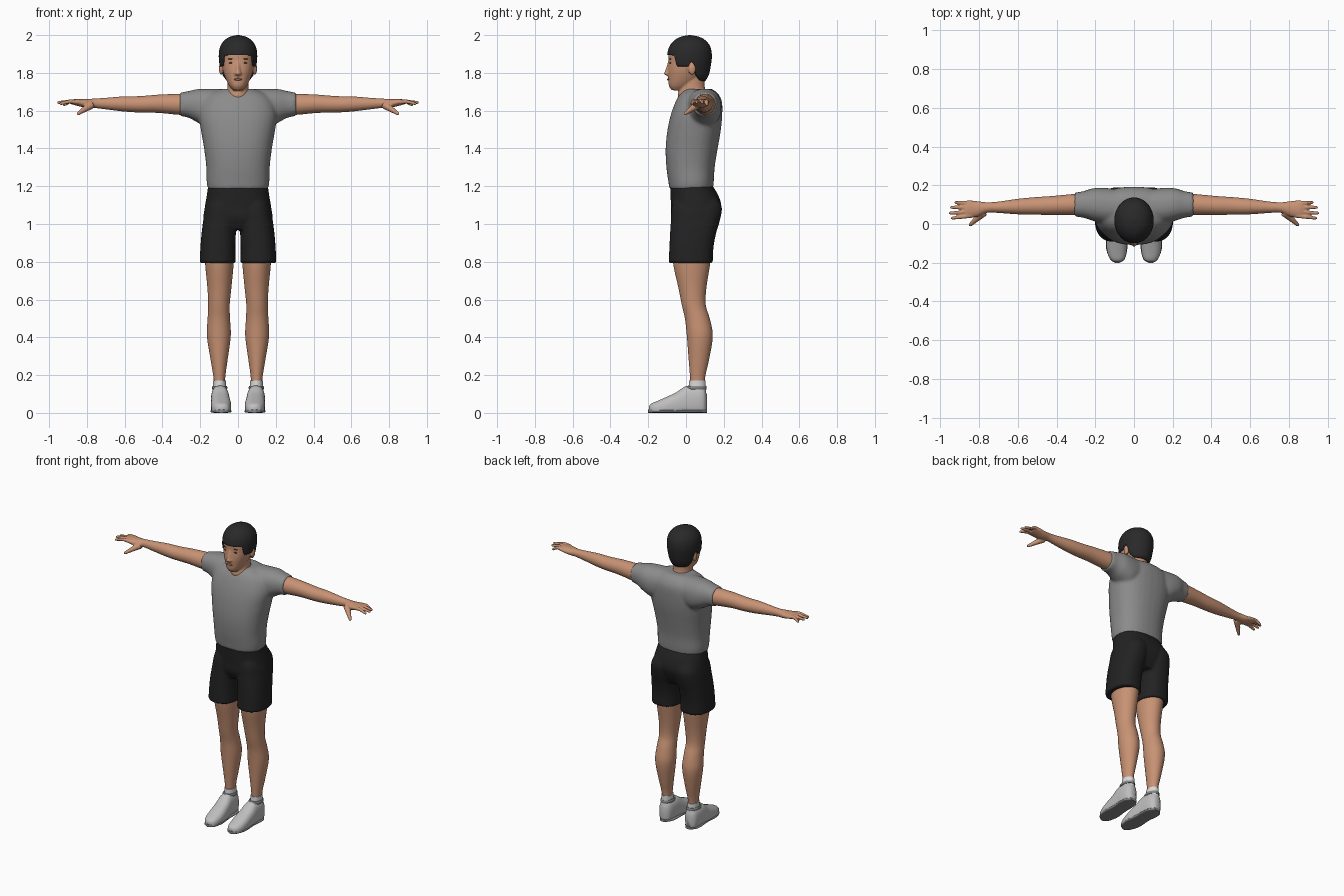
import bpy, bmesh, math
from mathutils import Vector

cube = bpy.data.objects.get("Cube")
if cube:
    bpy.data.objects.remove(cube, do_unlink=True)


def material(name, red, green, blue):
    mat = bpy.data.materials.new(name)
    mat.use_nodes = True
    color = (red, green, blue, 1)
    mat.diffuse_color = color
    mat.node_tree.nodes["Principled BSDF"].inputs["Base Color"].default_value = color
    return mat


SKIN = material("skin", .58, .29, .175)
LIPS = material("lips", .42, .17, .12)
HAIR = material("dark hair", .022, .022, .022)
SHIRT = material("grey cloth", .26, .26, .26)
SHORTS = material("black cloth", .016, .016, .016)
SHOE = material("pale shoe", .52, .52, .52)
SOLE = material("grey sole", .24, .24, .24)
SOCK = material("white sock", .7, .7, .7)
BROWN = material("dark brown", .09, .045, .03)


def section(rows, t):
    """Smoothly interpolated row (low a, high a, low b, high b) at t."""
    t = min(max(t, rows[0][0]), rows[-1][0])
    last = len(rows) - 1
    i = next(k for k in range(last) if t <= rows[k + 1][0])
    span = rows[i + 1][0] - rows[i][0]
    u = (t - rows[i][0]) / span

    def slope(k, c):
        p, q = rows[max(k - 1, 0)], rows[min(k + 1, last)]
        return (q[c] - p[c]) / (q[0] - p[0]) * span

    h = u * u * (3 - 2 * u)
    return [rows[i][c] * (1 - h) + rows[i + 1][c] * h
            + slope(i, c) * u * (1 - u) ** 2 - slope(i + 1, c) * u * u * (1 - u)
            for c in range(1, 5)]


def skin_rings(bm, rings, cap_start=True, cap_end=True):
    rings = [[bm.verts.new(p) for p in ring] for ring in rings]
    n = len(rings[0])
    for low, high in zip(rings, rings[1:]):
        for j in range(n):
            k = (j + 1) % n
            bm.faces.new((low[j], low[k], high[k], high[j]))
    if cap_start:
        bm.faces.new(rings[0][::-1])
    if cap_end:
        bm.faces.new(rings[-1])


def loft(bm, axis, rows, side=1, power=1.0, steps=4, n=32, start=None, floor=-9):
    """Closed body through rows of extents along an axis; start(s) trims its rim."""
    levels = [p[0] + (q[0] - p[0]) * k / steps
              for p, q in zip(rows, rows[1:]) for k in range(steps)] + [rows[-1][0]]
    if start:
        levels = [math.sin(math.pi / 2 * k / 24) for k in range(25)]
    rings = []
    for level in levels:
        ring = []
        for j in range(n):
            angle = 2 * math.pi * (j + .5) / n
            c, s = math.cos(angle), math.sin(angle)
            t = start(s) + (rows[-1][0] - start(s)) * level if start else level
            a0, a1, b0, b1 = section(rows, t)
            a = (a0 + a1) / 2 + (a1 - a0) / 2 * math.copysign(abs(c) ** power, c)
            b = (b0 + b1) / 2 + (b1 - b0) / 2 * math.copysign(abs(s) ** power, s)
            x, y, z = {"x": (t, a, b), "y": (a, t, b), "z": (a, b, t)}[axis]
            ring.append((x * side, y, max(z, floor)))
        rings.append(ring)
    skin_rings(bm, rings, cap_start=not start)


def tube(bm, points, radii, side=1, n=12):
    """Tapered finger with a rounded tip."""
    pts = [Vector((x * side, y, z)) for x, y, z in points]
    way = (pts[-1] - pts[0]).normalized()
    u = way.orthogonal().normalized()
    v = way.cross(u)
    pts.append(pts[-1] + way * radii[-1] * .7)
    rings = [[p + (u * math.cos(2 * math.pi * j / n) + v * math.sin(2 * math.pi * j / n)) * r
              for j in range(n)] for p, r in zip(pts, list(radii) + [radii[-1] * .4])]
    skin_rings(bm, rings)


def blob(bm, center, size):
    made = bmesh.ops.create_uvsphere(bm, u_segments=20, v_segments=12, radius=1)["verts"]
    bmesh.ops.scale(bm, vec=size, verts=made)
    bmesh.ops.translate(bm, vec=center, verts=made)


def finish(name, bm, mat, voxel=0, smooth=0, shell=0):
    bmesh.ops.recalc_face_normals(bm, faces=bm.faces)
    mesh = bpy.data.meshes.new(name)
    bm.to_mesh(mesh)
    bm.free()
    obj = bpy.data.objects.new(name, mesh)
    bpy.context.collection.objects.link(obj)
    mesh.materials.append(mat)
    bpy.ops.object.select_all(action="DESELECT")
    obj.select_set(True)
    bpy.context.view_layer.objects.active = obj
    bpy.ops.object.shade_smooth_by_angle(angle=math.radians(50))
    if voxel:
        blend = obj.modifiers.new("blend", "REMESH")
        blend.mode, blend.voxel_size, blend.use_smooth_shade = "VOXEL", voxel, True
    if smooth:
        relax = obj.modifiers.new("relax", "SMOOTH")
        relax.factor, relax.iterations = .5, smooth
    if shell:
        thick = obj.modifiers.new("thickness", "SOLIDIFY")
        thick.thickness, thick.offset = shell, -1
    return obj


# Head with neck, nose and ears
bm = bmesh.new()
loft(bm, "z", [(1.708, -.025, .025, -.075, -.02), (1.73, -.045, .045, -.09, .03),
               (1.765, -.064, .064, -.094, .07), (1.81, -.08, .08, -.096, .1),
               (1.86, -.088, .088, -.092, .115), (1.91, -.087, .087, -.09, .118),
               (1.96, -.065, .065, -.06, .09), (1.98, -.03, .03, -.02, .05)], power=.92)
loft(bm, "z", [(1.6, -.075, .075, -.03, .14), (1.68, -.066, .066, -.043, .12),
               (1.72, -.056, .056, -.036, .1), (1.8, -.056, .056, -.03, .1)])
loft(bm, "z", [(1.784, -.012, .012, -.1, -.08), (1.795, -.018, .018, -.116, -.08),
               (1.81, -.013, .013, -.111, -.08), (1.86, -.008, .008, -.095, -.08)])
for side in (1, -1):
    blob(bm, (.089 * side, .032, 1.822), (.012, .02, .033))
finish("head", bm, SKIN, voxel=.005, smooth=3)

# Hair cap, its rim following forehead, sideburn, ear and nape
RIM = [(-1, 1.895), (-.68, 1.893), (-.56, 1.835), (-.02, 1.835), (.06, 1.86),
       (.22, 1.85), (.36, 1.785), (.6, 1.76), (1, 1.755)]


def hairline(s):
    for (s0, z0), (s1, z1) in zip(RIM, RIM[1:]):
        if s <= s1:
            return z0 + (z1 - z0) * (s - s0) / (s1 - s0)
    return RIM[-1][1]


bm = bmesh.new()
loft(bm, "z", [(1.74, -.062, .062, -.04, .09), (1.78, -.084, .084, -.08, .117),
               (1.83, -.096, .096, -.098, .13), (1.89, -.102, .102, -.1, .137),
               (1.94, -.094, .094, -.088, .128), (1.975, -.069, .069, -.058, .1),
               (1.993, -.037, .037, -.022, .064), (2, -.006, .006, .014, .026)],
     n=96, start=hairline)
finish("hair", bm, HAIR, shell=.02)

# Face details
for side, word in ((1, "left"), (-1, "right")):
    bm = bmesh.new()
    blob(bm, (.036 * side, -.083, 1.853), (.014, .005, .004))
    finish(word + "_eye", bm, BROWN)
    bm = bmesh.new()
    blob(bm, (.037 * side, -.083, 1.874), (.018, .005, .003))
    finish(word + "_eyebrow", bm, BROWN)
bm = bmesh.new()
blob(bm, (0, -.093, 1.766), (.022, .007, .006))
finish("mouth", bm, LIPS)

# Shirt: torso blended with both sleeves
bm = bmesh.new()
loft(bm, "z", [(1.185, -.16, .16, -.088, .143), (1.22, -.166, .166, -.093, .147),
               (1.3, -.168, .168, -.104, .152), (1.4, -.18, .18, -.108, .168),
               (1.5, -.197, .197, -.098, .185), (1.58, -.207, .207, -.08, .192),
               (1.65, -.19, .19, -.054, .19), (1.69, -.15, .15, -.03, .17),
               (1.715, -.09, .09, .0, .14)], power=.85)
for side in (1, -1):
    loft(bm, "x", [(.04, .01, .17, 1.56, 1.715), (.14, .0, .186, 1.51, 1.716),
                   (.21, .016, .185, 1.535, 1.715), (.26, .032, .17, 1.562, 1.704),
                   (.307, .038, .162, 1.572, 1.696)], side, power=.9)
finish("shirt", bm, SHIRT, voxel=.009, smooth=5)

# Shorts: hips blended with both trouser legs
bm = bmesh.new()
loft(bm, "z", [(.97, -.15, .15, -.05, .14), (1.03, -.182, .182, -.078, .172),
               (1.09, -.176, .176, -.08, .188), (1.15, -.166, .166, -.082, .172),
               (1.205, -.158, .158, -.083, .14)], power=.85)
for side in (1, -1):
    loft(bm, "z", [(.793, .012, .203, -.092, .142), (.88, .014, .199, -.088, .146),
                   (.96, .01, .192, -.084, .162), (1.02, .0, .184, -.08, .18),
                   (1.09, .0, .172, -.076, .19), (1.14, .01, .15, -.06, .165)],
         side, power=.85)
finish("shorts", bm, SHORTS, voxel=.008, smooth=3)

for side, word in ((1, "left"), (-1, "right")):
    # Arm with palm, fingers and thumb
    bm = bmesh.new()
    loft(bm, "x", [(.2, .045, .16, 1.575, 1.695), (.3, .046, .156, 1.577, 1.69),
                   (.42, .047, .145, 1.588, 1.685), (.52, .048, .138, 1.59, 1.677),
                   (.6, .05, .13, 1.595, 1.676), (.7, .057, .116, 1.607, 1.668),
                   (.76, .058, .112, 1.614, 1.664), (.81, .038, .118, 1.616, 1.662),
                   (.86, .032, .122, 1.628, 1.662), (.885, .045, .112, 1.635, 1.655)], side)
    for base, tip, reach, height in ((.044, .03, .94, 1.637), (.065, .056, .952, 1.643),
                                     (.086, .086, .945, 1.641), (.107, .111, .922, 1.63)):
        tube(bm, [(.84, base, 1.645), (.89, (base + tip) / 2, 1.649), (reach, tip, height)],
             (.013, .0105, .008), side)
    tube(bm, [(.775, .06, 1.63), (.82, .02, 1.602), (.848, -.006, 1.583)],
         (.021, .014, .009), side)
    finish(word + "_arm", bm, SKIN, voxel=.0045, smooth=2)

    # Leg
    bm = bmesh.new()
    loft(bm, "z", [(.1, .068, .126, .025, .1), (.18, .068, .129, .022, .1),
                   (.28, .055, .145, .014, .122), (.41, .038, .165, .004, .142),
                   (.5, .042, .161, -.006, .126), (.57, .044, .158, -.022, .105),
                   (.66, .035, .162, -.04, .108), (.8, .022, .175, -.07, .13),
                   (.9, .02, .175, -.07, .14)], side)
    finish(word + "_leg", bm, SKIN)

    # Sock and shoe
    bm = bmesh.new()
    loft(bm, "z", [(.08, .06, .134, .008, .108), (.14, .063, .132, .014, .105),
                   (.172, .064, .132, .016, .104)], side)
    finish(word + "_sock", bm, SOCK)
    bm = bmesh.new()
    loft(bm, "z", [(.125, .058, .137, .0, .109), (.135, .056, .139, -.003, .11),
                   (.143, .06, .135, .002, .107)], side)
    finish(word + "_shoe_collar", bm, SOLE)
    bm = bmesh.new()
    loft(bm, "y", [(-.197, .072, .1, .005, .035), (-.185, .052, .12, -.01, .048),
                   (-.15, .04, .137, -.02, .064), (-.1, .036, .143, -.02, .086),
                   (-.05, .04, .143, -.02, .11), (.0, .046, .143, -.02, .142),
                   (.06, .05, .142, -.02, .142), (.095, .06, .134, -.015, .132),
                   (.11, .078, .116, .005, .1)], side, power=.8, floor=.008)
    finish(word + "_shoe", bm, SHOE)
    bm = bmesh.new()
    loft(bm, "y", [(-.201, .076, .098, .0, .018), (-.185, .05, .122, .0, .018),
                   (-.12, .034, .145, .0, .018), (-.03, .042, .14, .0, .018),
                   (.07, .046, .145, .0, .018), (.112, .075, .117, .0, .018)],
         side, power=.6)
    finish(word + "_sole", bm, SOLE)
